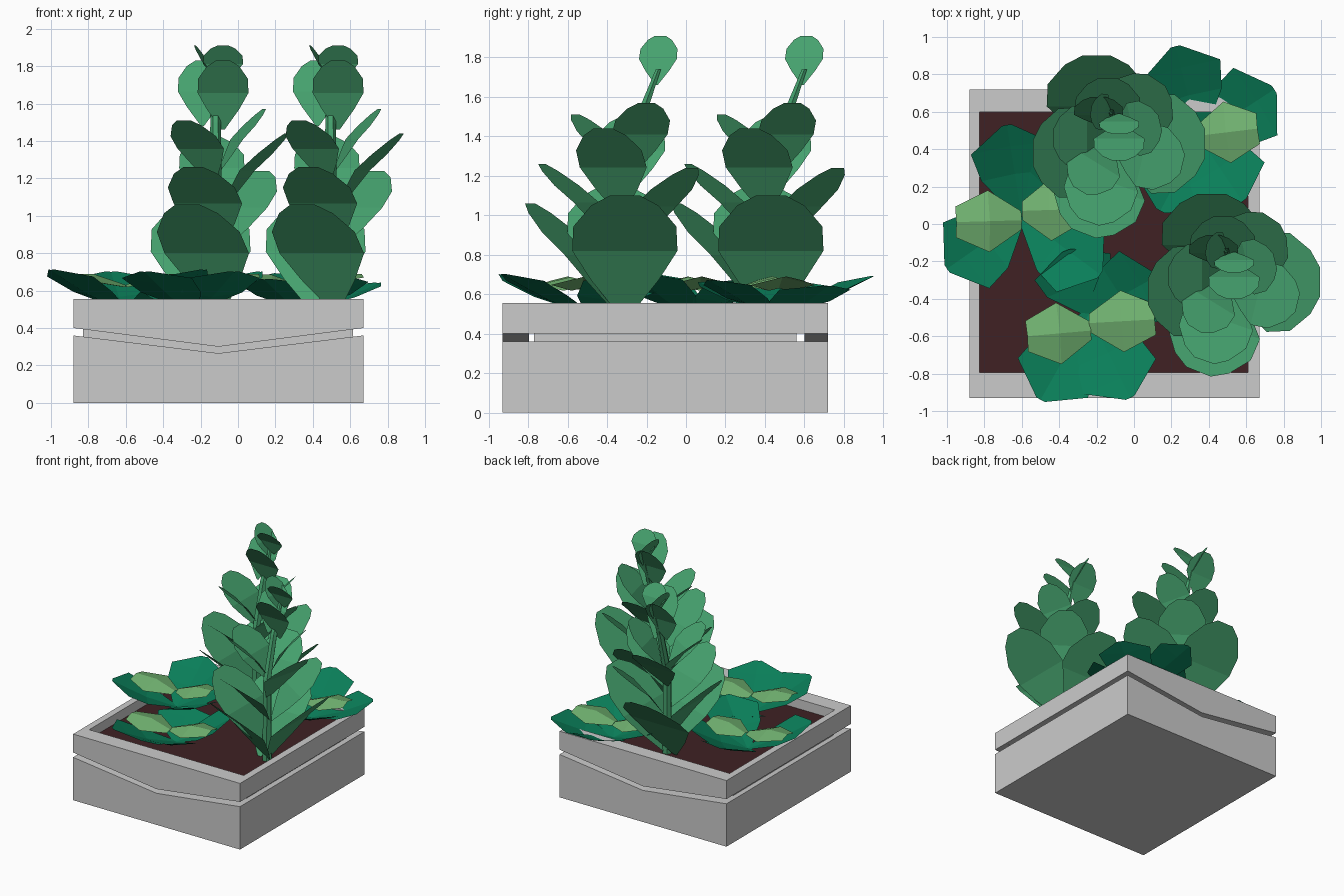
import bpy, bmesh, math
from mathutils import Vector

if "Cube" in bpy.data.objects:
    bpy.data.objects.remove(bpy.data.objects["Cube"])


def material(name, rgb):
    m = bpy.data.materials.new(name)
    m.diffuse_color = (*rgb, 1)
    m.use_nodes = True
    m.node_tree.nodes["Principled BSDF"].inputs["Base Color"].default_value = m.diffuse_color
    return m


SOIL = material("soil_brown", (.05, .015, .017))
TALL = material("tall_leaf_green", (.06, .36, .155))
DARK = material("ground_leaf_green", (.003, .21, .10))
LIGHT = material("young_leaf_green", (.165, .45, .165))


def finish(bm, name, mats=(), recalc=True):
    if recalc:
        bmesh.ops.recalc_face_normals(bm, faces=bm.faces[:])
    me = bpy.data.meshes.new(name)
    bm.to_mesh(me)
    bm.free()
    for m in mats:
        me.materials.append(m)
    ob = bpy.data.objects.new(name, me)
    bpy.context.collection.objects.link(ob)
    return ob


def prism(bm, profile, y0, y1):
    """Extrude an x-z profile along y."""
    a = [bm.verts.new((x, y0, z)) for x, z in profile]
    b = [bm.verts.new((x, y1, z)) for x, z in profile]
    n = len(profile)
    bm.faces.new(a)
    bm.faces.new(b[::-1])
    for i in range(n):
        j = (i + 1) % n
        bm.faces.new((a[i], b[i], b[j], a[j]))


def rect(x0, x1, z0, z1):
    return [(x0, z0), (x1, z0), (x1, z1), (x0, z1)]


# Planter: lower block with a shallow V top
X0, X1, Y0, Y1, XM = -.88, .67, -.93, .72, -.105
bm = bmesh.new()
prism(bm, [(X0, 0), (X1, 0), (X1, .36), (XM, .265), (X0, .36)], Y0, Y1)
finish(bm, "planter_base")

# Inner core seen through the groove
bm = bmesh.new()
prism(bm, rect(-.83, .615, .2, .46), -.77, .56)
finish(bm, "planter_core")

# Upper rim: front and back walls with a V underside, plain side walls
bm = bmesh.new()
v_wall = [(X0, .4), (XM, .3), (X1, .4), (X1, .555), (X0, .555)]
prism(bm, v_wall, Y0, -.795)
prism(bm, v_wall, .6, Y1)
prism(bm, rect(X0, -.825, .4, .555), -.795, .6)
prism(bm, rect(.61, X1, .4, .555), -.795, .6)
finish(bm, "planter_rim")

# Soil
bm = bmesh.new()
prism(bm, rect(-.825, .61, .44, .475), -.795, .6)
finish(bm, "soil", [SOIL])

# Leaf outlines as (position along the leaf, half width)
ROUND = [(0, .06), (.28, .62), (.5, .97), (.72, .95), (.91, .62), (1, .28)]
POINTED = [(0, .12), (.45, .85), (.76, 1), (1, .12)]
HEX = [(0, .3), (.5, 1), (1, .5)]


def leaf(bm, base, tip, width, outline, arch=.06, fold=0, mat=0):
    base, tip = Vector(base), Vector(tip)
    d = tip - base
    side = Vector((-d.y, d.x, 0)).normalized()
    up = d.cross(side).normalized()
    prev = None
    for t, w in outline:
        lift = arch * d.length * (1 - abs(2 * t - 1))
        c = base + d * t + up * lift
        s = side * (w * width / 2)
        e = up * (fold * w * width / 2)
        row = [bm.verts.new(p) for p in (c - s + e, c, c + s + e)]
        if prev:
            for i in range(2):
                f = bm.faces.new((prev[i], row[i], row[i + 1], prev[i + 1]))
                f.normal_update()
                if f.normal.z < 0:
                    f.normal_flip()
                f.material_index = mat
        prev = row


# Tall plant: leaves (base, tip, width), spiralling up a leaning stem
TALL_LEAVES = [
    ((-.12, .43, .48), (.38, .43, 1.10), .55),
    ((-.09, .41, .48), (-.27, -.05, 1.06), .50),
    ((-.20, .43, .48), (-.20, .90, 1.08), .55),
    ((-.12, .38, .60), (-.54, .38, 1.15), .50),
    ((-.10, .44, .80), (.12, .77, 1.24), .40),
    ((-.10, .41, .82), (-.24, .01, 1.26), .40),
    ((-.11, .41, 1.0), (.26, .32, 1.44), .36),
    ((-.12, .46, 1.12), (-.43, .46, 1.50), .36),
    ((-.14, .45, 1.05), (-.14, .78, 1.42), .36),
    ((-.13, .44, 1.17), (-.29, .18, 1.51), .30),
    ((-.11, .48, 1.22), (.14, .54, 1.57), .30),
    ((-.08, .53, 1.46), (-.08, .34, 1.83), .28),
    ((-.19, .53, 1.48), (-.19, .68, 1.83), .27),
    ((-.11, .59, 1.66), (-.23, .61, 1.91), .20),
    ((-.08, .59, 1.70), (-.08, .48, 1.91), .22),
]
STEM = [(.42, .46, .04), (.42, 1.15, .033), (.51, 1.5, .028), (.6, 1.74, .015)]


def tall_plant(name):
    bm = bmesh.new()
    for b, t, w in TALL_LEAVES:
        leaf(bm, b, t, w, ROUND)
    prev = None
    for y, z, r in STEM:
        ring = [bm.verts.new((-.12 + r * math.cos(a), y + r * math.sin(a), z))
                for a in (i * math.tau / 6 for i in range(6))]
        if prev:
            for i in range(6):
                j = (i + 1) % 6
                bm.faces.new((prev[i], prev[j], ring[j], ring[i]))
        prev = ring
    return finish(bm, name, [TALL], recalc=False)


back_plant = tall_plant("tall_plant_back")
front_plant = bpy.data.objects.new("tall_plant_front", back_plant.data)
front_plant.location = (.615, -.74, 0)
bpy.context.collection.objects.link(front_plant)

# Low spreading plants: centre, outer leaf tips, young leaves (from, to)
LOW = [
    ((-.60, .04), [(-.68, .53, .70), (-1.0, -.24, .71), (-.18, -.27, .71),
                   (-.28, .34, .68)],
     [(-.60, .02, -.95, .01), (-.60, .07, -.30, .08)]),
    ((-.24, -.48), [(-.50, -.94, .70), (-.02, -.93, .70), (.12, -.28, .70),
                    (-.36, -.14, .62)],
     [(-.23, -.57, -.57, -.60), (-.24, -.53, .11, -.51)]),
    ((.35, .46), [(.22, .95, .69), (.75, .72, .64), (.58, .12, .67),
                  (.14, .07, .66), (-.06, .56, .66)],
     [(.33, .47, .66, .51), (.33, .47, .02, .44)]),
]
for n, (c, tips, young) in enumerate(LOW, 1):
    bm = bmesh.new()
    for t in tips:
        leaf(bm, (*c, .49), t, .43, POINTED, arch=-.04, fold=.14)
    for x0, y0, x1, y1 in young:
        leaf(bm, (x0, y0, .63), (x1, y1, .69), .33, HEX, arch=.08,
             fold=-.25, mat=1)
    finish(bm, f"low_plant_{n}", [DARK, LIGHT], recalc=False)
